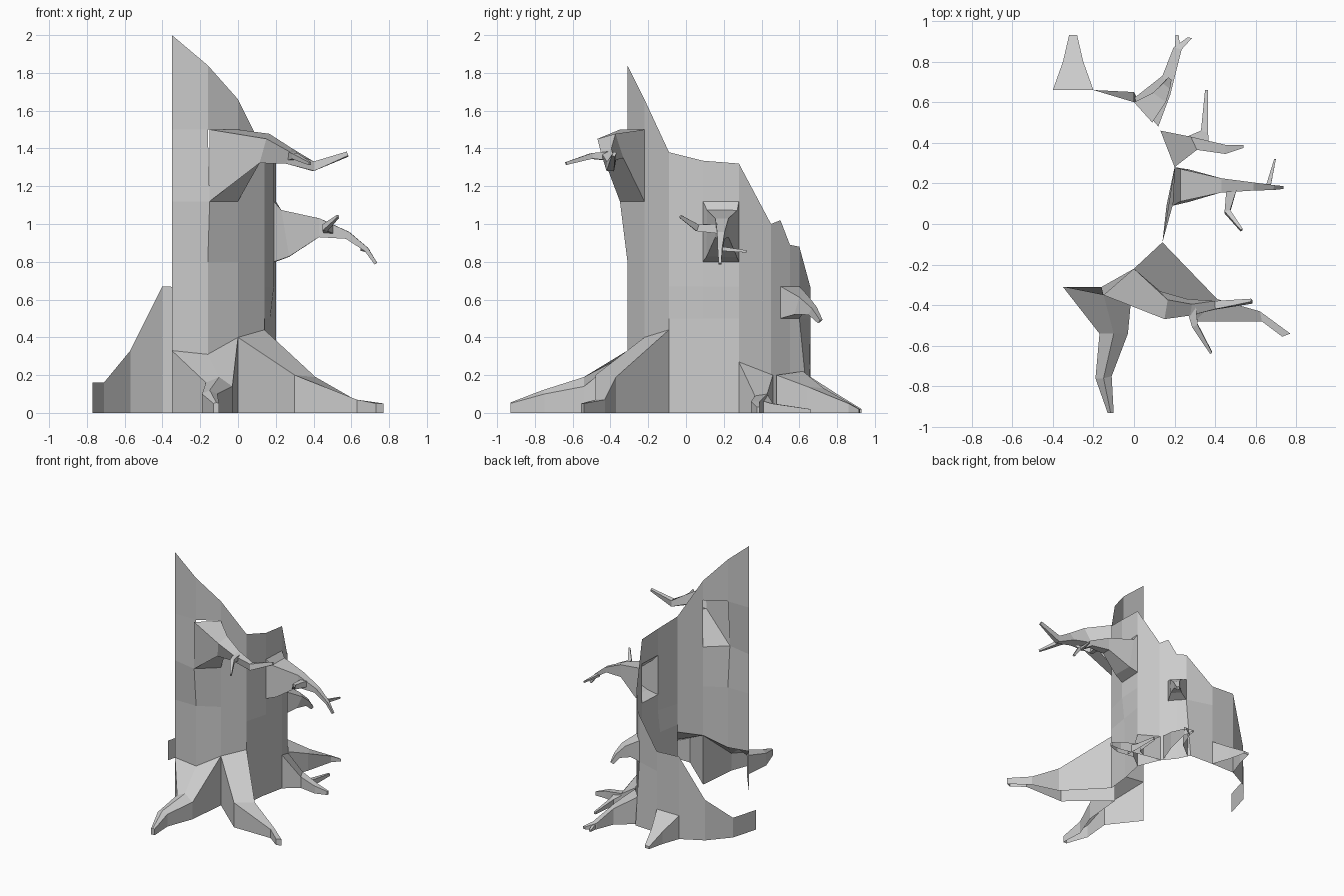
import bpy
from mathutils import Vector

if "Cube" in bpy.data.objects:
    bpy.data.objects.remove(bpy.data.objects["Cube"])


def make(name, verts, faces):
    """Flat-shaded mesh; repeated corners in a face are collapsed."""
    clean = []
    for f in faces:
        pts = []
        for i in f:
            if all((Vector(verts[i]) - Vector(verts[j])).length > 1e-4 for j in pts):
                pts.append(i)
        if len(pts) > 2:
            clean.append(pts)
    me = bpy.data.meshes.new(name)
    me.from_pydata([tuple(v) for v in verts], [], clean)
    me.update()
    ob = bpy.data.objects.new(name, me)
    bpy.context.collection.objects.link(ob)
    return ob


# Broken trunk shell: columns of (x, y, top height) around an open arc
COLS = [(-.35, -.31, 2.0), (-.16, -.31, 1.84), (0, -.22, 1.66), (.14, -.09, 1.38),
        (.19, .09, 1.335), (.2, .28, 1.32), (.13, .45, 1.0), (.09, .5, 1.02),
        (.05, .55, .89), (0, .6, .88), (-.2, .66, .66), (-.4, .66, .67),
        (-.57, .57, .33), (-.71, .41, .16), (-.77, .2, .16)]
LEVELS = [0, .5, .67, .8, 1.12, 1.5, 3]
ROOT_TOP = [.33, .31, .40, .44]                     # front wall stops at the roots
HOLES = {(1, 4), (4, 3), (7, 1), (8, 1)}            # openings into hollow branches
SHIFT = {(1, 4): (.01, -.04), (9, 0): (0, .05), (4, 0): (-.03, 0), (4, 1): (-.02, 0)}


def trunk(name, first, last, bottoms=None):
    verts, faces = [], []
    n = len(LEVELS)
    for c in range(first, last + 1):
        x, y, top = COLS[c]
        low = bottoms[c] if bottoms else 0
        for r, z in enumerate(LEVELS):
            dx, dy = SHIFT.get((c, r), (0, 0))
            verts.append((x + dx, y + dy, min(max(z, low), top)))
    for c in range(last - first):
        for r in range(n - 1):
            if (c + first, r) not in HOLES:
                a = c * n + r
                faces.append((a, a + n, a + n + 1, a + 1))
    make(name, verts, faces)


trunk("trunk_front", 0, 3, ROOT_TOP)
trunk("trunk_back", 3, len(COLS) - 1)


def root(name, stations):
    """Open-bottomed root: each station is a row of top points, dropped to the ground at its ends."""
    rows = [[(s[0][0], s[0][1], 0)] + s + [(s[-1][0], s[-1][1], 0)] for s in stations]
    n = len(rows[0])
    verts = [p for row in rows for p in row]
    faces = [(i * n + j, i * n + j + 1, i * n + n + j + 1, i * n + n + j)
             for i in range(len(rows) - 1) for j in range(n - 1)]
    faces.append(tuple(range(len(verts) - n, len(verts))))
    make(name, verts, faces)


# Roots
root("front_root", [
    [(-.35, -.31, .33), (-.16, -.31, .31), (0, -.22, .40)],
    [(-.17, -.54, .16), (-.1, -.54, .19), (-.03, -.54, .14)],
    [(-.19, -.76, .10), (-.15, -.76, .12), (-.11, -.75, .10)],
    [(-.13, -.93, .05), (-.115, -.93, .055), (-.1, -.93, .05)]])
root("front_right_root", [
    [(0, -.22, .40), (.14, -.09, .44)], [(.3, -.48, .2), (.41, -.37, .19)],
    [(.63, -.48, .07), (.62, -.43, .07)], [(.73, -.555, .05), (.77, -.54, .05)]])
root("right_root", [
    [(.2, .28, .27), (.13, .46, .2)], [(.31, .365, .09), (.28, .43, .1)],
    [(.45, .345, .06), (.45, .39, .06)], [(.54, .375, .03), (.54, .39, .03)]])
root("right_root_fork", [
    [(.37, .37, .075), (.26, .43, .1)], [(.365, .45, .05), (.33, .46, .05)],
    [(.365, .66, .02), (.35, .66, .02)]])
root("back_right_root", [
    [(.12, .48, .2), (0, .62, .22)], [(.18, .64, .14), (.14, .73, .13)],
    [(.235, .86, .05), (.195, .87, .05)], [(.285, .915, .02), (.265, .92, .02)]])
root("back_right_root_fork", [
    [(.23, .85, .05), (.2, .85, .05)], [(.22, .93, .015), (.205, .93, .015)]])
root("back_root", [
    [(-.2, .66, .19), (-.4, .66, .19)], [(-.25, .8, .1), (-.35, .8, .1)],
    [(-.28, .93, .02), (-.32, .93, .02)]])


def branch(name, stations, base=None, side=(0, 1, 0)):
    """Four-sided tapering limb; stations are (x, y, z, half width, half height)."""
    rings = []
    if base:
        a, b, lo, hi = base
        rings.append([(*a, lo), (*b, lo), (*b, hi), (*a, hi)])
        side = (b[0] - a[0], b[1] - a[1], 0)
    pts = [Vector(s[:3]) for s in stations]
    for i, (p, s) in enumerate(zip(pts, stations)):
        t = (pts[min(i + 1, len(pts) - 1)] - pts[max(i - 1, 0)]).normalized()
        sd = Vector(side)
        sd = (sd - t * sd.dot(t)).normalized()
        up = t.cross(sd)
        if up.z < 0:
            up = -up
        w, h = sd * s[3], up * s[4]
        rings.append([p - w - h, p + w - h, p + w + h, p - w + h])
    verts = [v for ring in rings for v in ring]
    faces = [(i * 4 + j, i * 4 + (j + 1) % 4, i * 4 + 4 + (j + 1) % 4, i * 4 + 4 + j)
             for i in range(len(rings) - 1) for j in range(4)]
    faces.append(tuple(range(len(verts) - 4, len(verts))))
    make(name, verts, faces)


# Branches and twigs
branch("upper_branch", [(.14, -.40, 1.40, .05, .07), (.27, -.41, 1.36, .03, .035),
                        (.40, -.40, 1.305, .02, .025), (.58, -.38, 1.37, .008, .012)],
       base=((-.15, -.35), (0, -.22), 1.12, 1.5))
branch("upper_twig", [(.28, -.40, 1.36, .025, .025), (.30, -.50, 1.36, .015, .015),
                      (.38, -.635, 1.32, .006, .008)], side=(1, 0, 0))
branch("right_branch", [(.25, .19, .95, .08, .125), (.43, .19, .98, .035, .05),
                        (.58, .185, .94, .02, .02), (.68, .18, .865, .012, .012),
                        (.73, .18, .79, .007, .008)],
       base=((.19, .09), (.2, .28), .8, 1.12))
branch("right_twig", [(.48, .17, .975, .025, .025), (.46, .06, .98, .014, .018),
                      (.53, -.03, 1.04, .006, .008)], side=(1, 0, 0))
branch("right_twig_tip", [(.66, .18, .87, .012, .012), (.695, .32, .855, .004, .006)],
       side=(1, 0, 0))
branch("back_stub", [(.11, .61, .57, .04, .05), (.15, .67, .54, .022, .022),
                     (.17, .71, .485, .01, .012)],
       base=((.09, .5), (0, .6), .5, .67))
